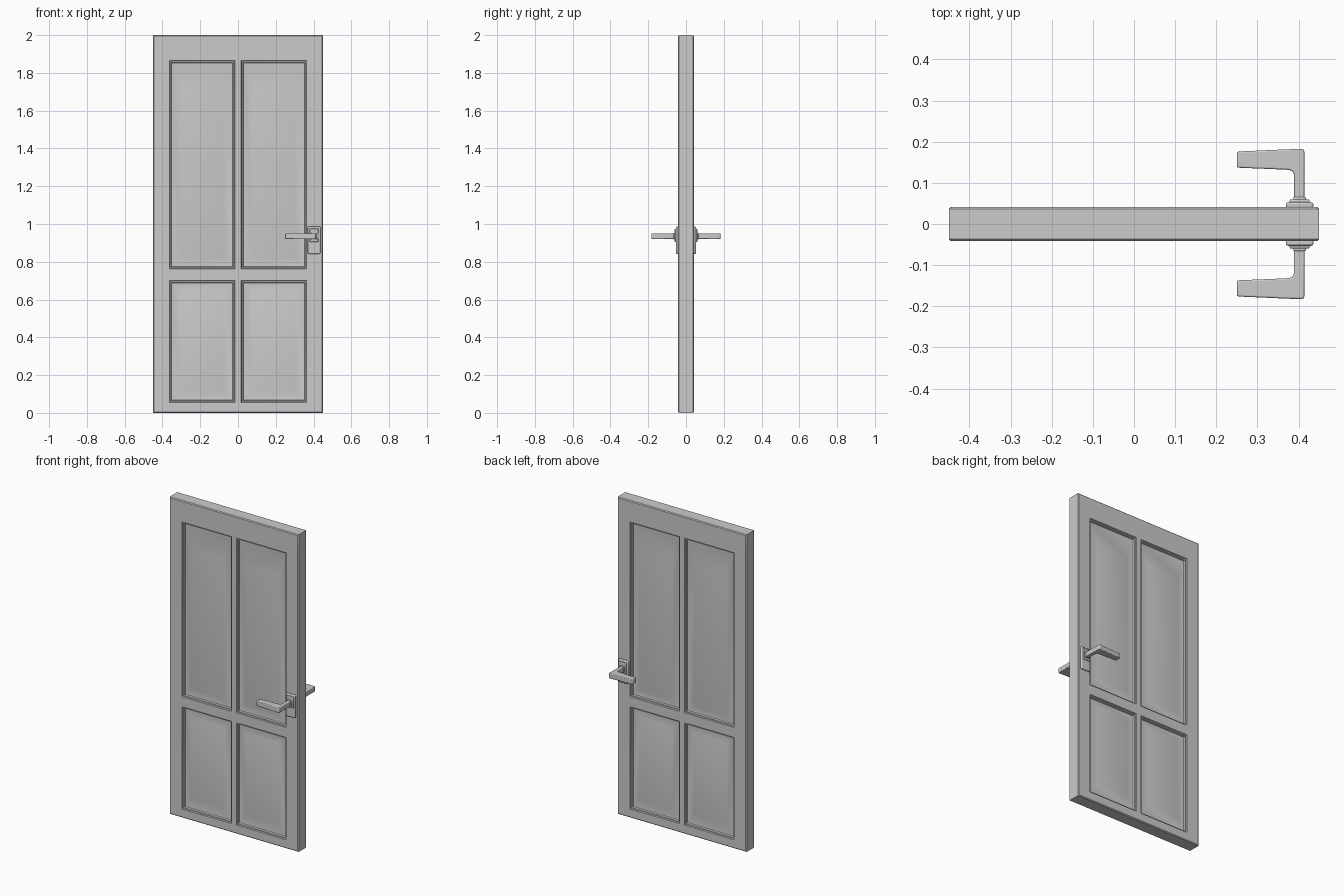
import bpy, bmesh, math

if "Cube" in bpy.data.objects:
    bpy.data.objects.remove(bpy.data.objects["Cube"])

T = 0.0415  # half thickness of the door


def finish(name, bm, bevel=0.0, segments=2):
    """Make an object from the front half and mirror it to the back."""
    bmesh.ops.remove_doubles(bm, verts=bm.verts, dist=1e-5)
    bmesh.ops.dissolve_degenerate(bm, edges=bm.edges, dist=1e-6)
    me = bpy.data.meshes.new(name)
    bm.to_mesh(me)
    bm.free()
    ob = bpy.data.objects.new(name, me)
    bpy.context.collection.objects.link(ob)
    if bevel:
        b = ob.modifiers.new("bevel", 'BEVEL')
        b.width, b.segments, b.limit_method = bevel, segments, 'ANGLE'
        b.angle_limit = math.radians(35)
    m = ob.modifiers.new("mirror", 'MIRROR')
    m.use_axis = (False, True, False)
    bpy.ops.object.select_all(action='DESELECT')
    ob.select_set(True)
    bpy.context.view_layer.objects.active = ob
    bpy.ops.object.shade_smooth_by_angle(angle=math.radians(30))
    return ob


def prism(name, pts, place, bevel, segments=2):
    """Extrude an outline between two levels; place(a, b, side) gives 3D."""
    bm = bmesh.new()
    lo, hi = ([bm.verts.new(place(a, b, s)) for a, b in pts] for s in (0, 1))
    bm.faces.new(lo)
    bm.faces.new(hi)
    for i in range(len(pts)):
        j = (i + 1) % len(pts)
        bm.faces.new((lo[i], lo[j], hi[j], hi[i]))
    bmesh.ops.recalc_face_normals(bm, faces=bm.faces)
    return finish(name, bm, bevel, segments)


def plate(name, x0, x1, z0, z1, y0, y1, bevel):
    pts = [(x0, z0), (x1, z0), (x1, z1), (x0, z1)]
    return prism(name, pts, lambda a, b, s: (a, -(y0, y1)[s], b), bevel)


# Door leaf: frame grid with chamfered rim and four panel openings
xs = [-.45, -.45, -.445, -.363, -.017, .017, .363, .445, .45, .45]
zs = [0, 0, .005, .055, .70, .763, 1.865, 1.995, 2, 2]
rim = [0, -T + .005, -T]
n = len(xs)
bm = bmesh.new()


def level(i):
    return min(i, n - 1 - i, 2)


grid = [[bm.verts.new((x, rim[min(level(i), level(j))], z))
         for j, z in enumerate(zs)] for i, x in enumerate(xs)]


def raised_panel(corners, slope):
    """Moulding, groove, then a sloping border up to the flat field."""
    x0, x1 = corners[0].co.x, corners[1].co.x
    z0, z1 = corners[0].co.z, corners[2].co.z
    side, bottom, top = slope
    steps = [(.003, .003, .003, -.035), (.009, .009, .009, -.034),
             (.012, .012, .012, -.024), (.017, .017, .017, -.023),
             (side, bottom, top, -.032)]
    ring = corners
    for s, b, t, y in steps:
        new = [bm.verts.new(c) for c in (
            (x0 + s, y, z0 + b), (x1 - s, y, z0 + b),
            (x1 - s, y, z1 - t), (x0 + s, y, z1 - t))]
        for k in range(4):
            m = (k + 1) % 4
            bm.faces.new((ring[k], ring[m], new[m], new[k]))
        ring = new
    bm.faces.new(ring)


slopes = {3: (.06, .075, .055), 5: (.06, .06, .155)}
for i in range(n - 1):
    for j in range(n - 1):
        c = [grid[i][j], grid[i + 1][j], grid[i + 1][j + 1], grid[i][j + 1]]
        if i in (3, 5) and j in slopes:
            raised_panel(c, slopes[j])
        else:
            bm.faces.new(c)
finish("door_leaf", bm)

# Lock plates, stepped
plate("lock_plate", .369, .436, .842, .987, .038, .053, .005)
plate("lock_plate_step", .378, .427, .905, .975, .048, .060, .004)
plate("handle_collar", .387, .418, .917, .953, .055, .066, .003)

# Lever handle: L-shaped outline with a rounded inner corner
outline = [(.389, .055), (.389, .120), (.386, .127), (.379, .131),
           (.37, .132), (.25, .137), (.25, .176), (.408, .183), (.414, .179),
           (.414, .055)]
prism("lever_handle", outline,
      lambda a, b, s: (a, -b, (.920, .951)[s]), .006, 2)
